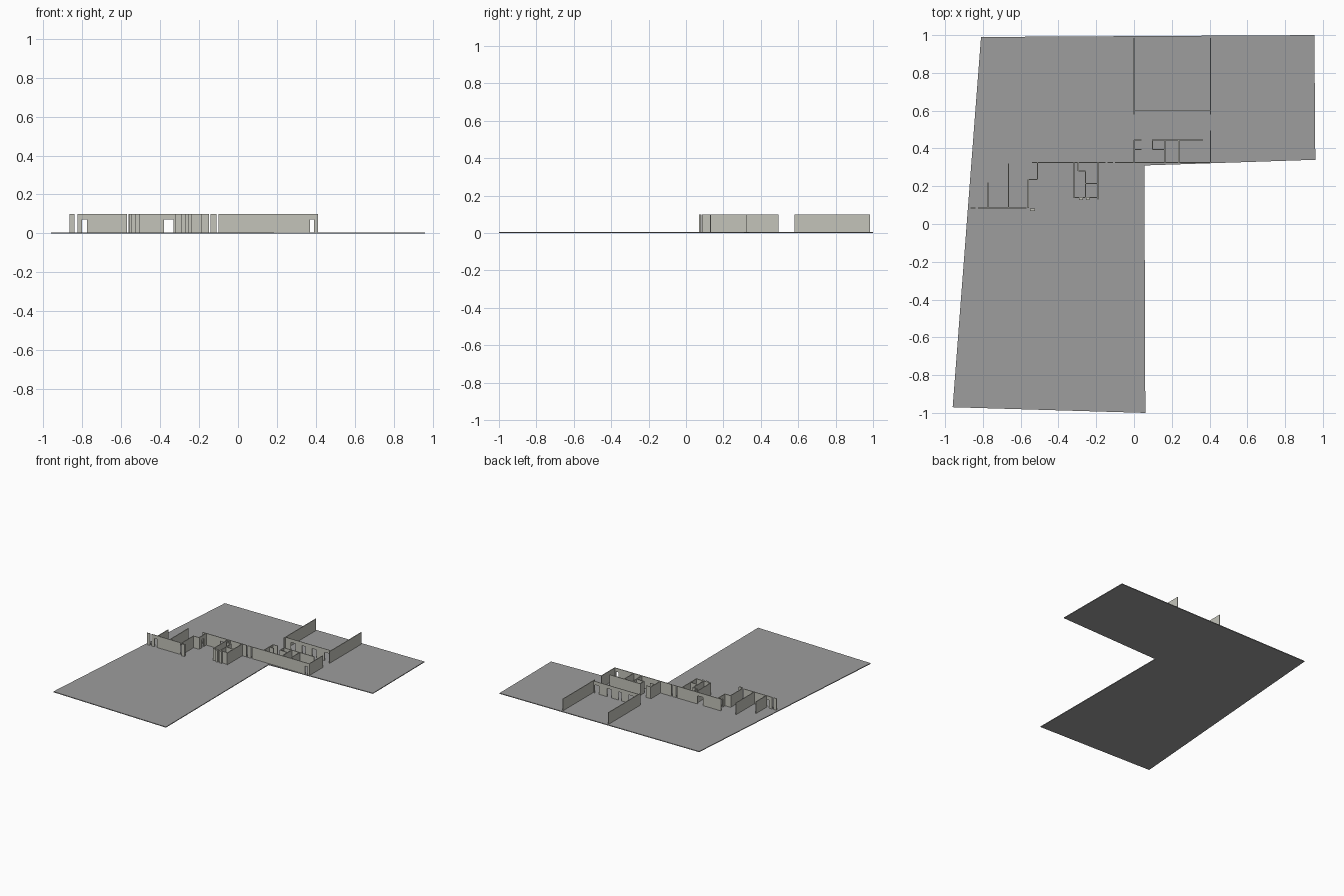
import bpy
import bmesh

if "Cube" in bpy.data.objects:
    bpy.data.objects.remove(bpy.data.objects["Cube"])

FLOOR_TOP, WALL_TOP, DOOR_TOP = 0.006, 0.1, 0.072


def material(name, rgb):
    m = bpy.data.materials.new(name)
    m.diffuse_color = (*rgb, 1)
    m.use_nodes = True
    m.node_tree.nodes["Principled BSDF"].inputs["Base Color"].default_value = m.diffuse_color
    return m


floor_grey = material("floor grey", (0.34, 0.34, 0.34))
wall_grey = material("warm light grey", (0.55, 0.55, 0.49))


def finish(name, bm, mat):
    bmesh.ops.recalc_face_normals(bm, faces=bm.faces)
    mesh = bpy.data.meshes.new(name)
    bm.to_mesh(mesh)
    bm.free()
    mesh.materials.append(mat)
    ob = bpy.data.objects.new(name, mesh)
    bpy.context.collection.objects.link(ob)


def prism(bm, points, z0, z1):
    low = [bm.verts.new((x, y, z0)) for x, y in points]
    high = [bm.verts.new((x, y, z1)) for x, y in points]
    bm.faces.new(low[::-1])
    bm.faces.new(high)
    for i in range(len(points)):
        j = (i + 1) % len(points)
        bm.faces.new((low[i], low[j], high[j], high[i]))


def wall(bm, axis, at, start, end, doors=(), t=0.006):
    """Straight wall along an axis; doors are (start, end) openings under a lintel."""
    def block(a, b, z0):
        u, v = at - t / 2, at + t / 2
        pts = [(a, u), (b, u), (b, v), (a, v)]
        if axis == 'y':
            pts = [(q, p) for p, q in pts]
        prism(bm, pts, z0, WALL_TOP)
    pos = start
    for a, b in doors:
        block(pos, a, FLOOR_TOP)
        block(a, b, DOOR_TOP)
        pos = b
    block(pos, end, FLOOR_TOP)


def wall_group(name, walls):
    bm = bmesh.new()
    for w in walls:
        wall(bm, *w)
    finish(name, bm, wall_grey)


# L-shaped floor slab
bm = bmesh.new()
prism(bm, [(-0.96, -0.97), (0.06, -1.0), (0.055, 0.31), (0.96, 0.34),
           (0.955, 1.0), (-0.81, 0.99)], 0, FLOOR_TOP)
finish("floor_slab", bm, floor_grey)

# Long corridor wall
wall_group("corridor_wall", [
    ('x', 0.325, -0.54, -0.15, [(-0.38, -0.33)]),
    ('x', 0.325, -0.14, -0.11),
    ('x', 0.325, -0.10, 0.41, [(0.37, 0.39)]),
])

# Open hall at the back
wall_group("back_hall_walls", [
    ('y', 0.0, 0.58, 0.985),
    ('y', 0.405, 0.58, 0.985),
    ('x', 0.60, 0.0, 0.405,
     [(0.05, 0.09), (0.15, 0.18), (0.24, 0.28), (0.35, 0.39)], 0.004),
])

# Small rooms on the right
wall_group("right_room_walls", [
    ('y', 0.405, 0.325, 0.495),
    ('x', 0.445, 0.0, 0.04),
    ('x', 0.445, 0.095, 0.365),
    ('x', 0.395, 0.0, 0.04),
    ('y', 0.0, 0.325, 0.445),
    ('x', 0.395, 0.095, 0.165),
    ('y', 0.097, 0.395, 0.445),
    ('y', 0.165, 0.325, 0.445),
    ('y', 0.237, 0.325, 0.445),
])

# Service core in the middle
wall_group("core_walls", [
    ('y', -0.317, 0.14, 0.325),
    ('y', -0.257, 0.14, 0.28),
    ('y', -0.295, 0.28, 0.325),
    ('x', 0.28, -0.295, -0.257),
    ('y', -0.19, 0.13, 0.325),
    ('x', 0.215, -0.257, -0.19),
    ('x', 0.14, -0.32, -0.19),
    ('x', 0.132, -0.29, -0.27, (), 0.01),
    ('x', 0.132, -0.255, -0.235, (), 0.01),
])

# Stepped rooms on the left
wall_group("left_room_walls", [
    ('x', 0.085, -0.865, -0.84),
    ('x', 0.085, -0.825, -0.57, [(-0.80, -0.775)]),
    ('y', -0.772, 0.085, 0.22),
    ('y', -0.665, 0.085, 0.32),
    ('y', -0.56, 0.085, 0.235),
    ('x', 0.235, -0.56, -0.51),
    ('y', -0.51, 0.235, 0.325, [(0.265, 0.29)]),
    ('x', 0.075, -0.55, -0.525, (), 0.012),
])
